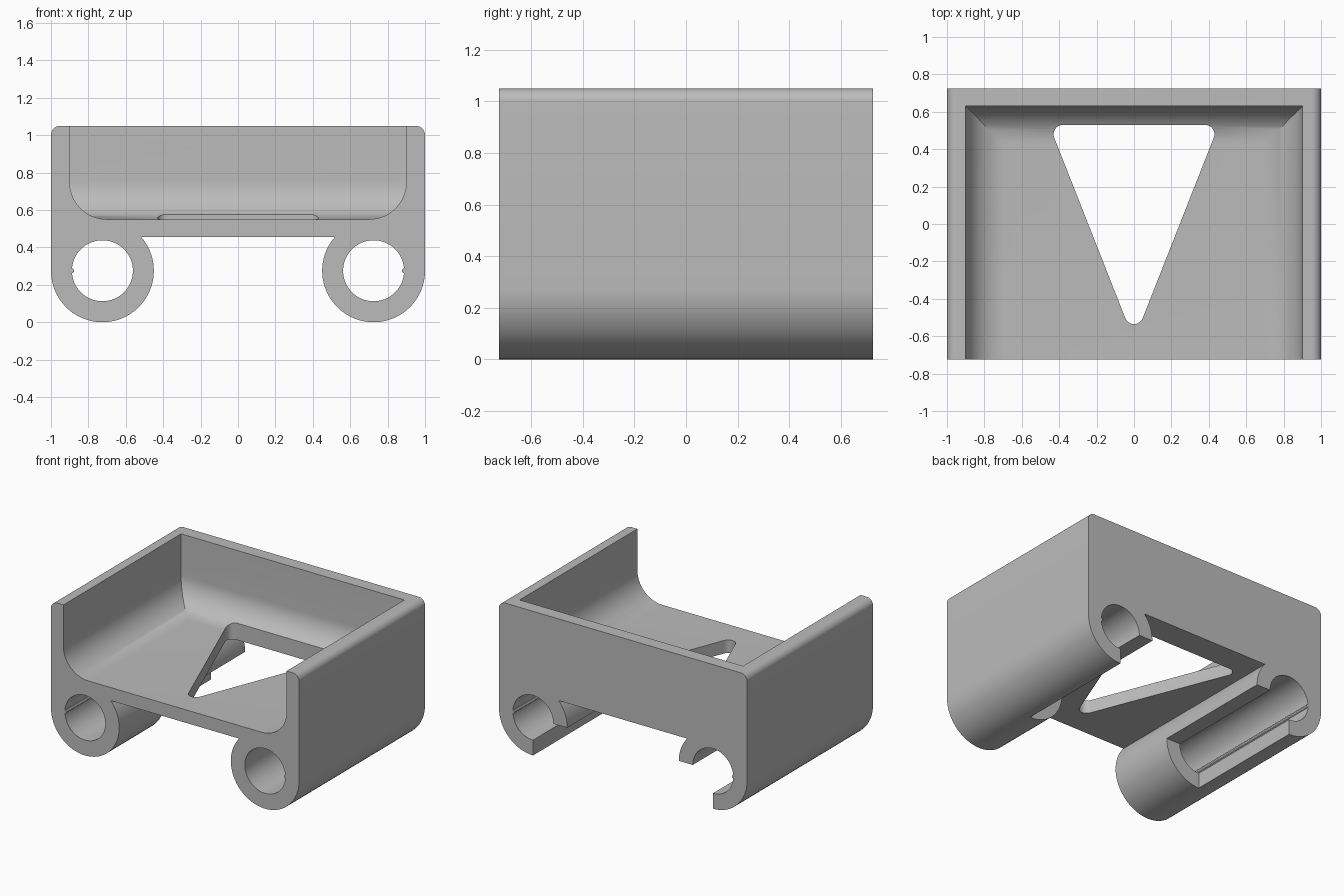
import bpy, bmesh
from math import sin, cos, radians
from mathutils import Vector

cube = bpy.data.objects.get("Cube")
if cube:
    bpy.data.objects.remove(cube, do_unlink=True)

HALF_Y = 0.725
TUBE_X, TUBE_Z, TUBE_R, BORE_R = 0.725, 0.275, 0.275, 0.163
FLOOR_TOP, FLOOR_BOTTOM, TOP = 0.55, 0.455, 1.05

grey = bpy.data.materials.new("plain grey")
grey.use_nodes = True
colour = (0.5, 0.5, 0.5, 1)
grey.diffuse_color = colour
grey.node_tree.nodes["Principled BSDF"].inputs["Base Color"].default_value = colour


def arc(cx, cy, r, start, end, steps=16):
    angles = [radians(start + (end - start) * i / steps) for i in range(steps + 1)]
    return [(cx + r * cos(a), cy + r * sin(a)) for a in angles]


def mirrored(half):
    return half + [(-x, z) for x, z in reversed(half)]


def prism(name, points, axis, low, high):
    """Extrude a 2D outline along one axis."""
    place = {"x": lambda p, d: (d, p[0], p[1]),
             "y": lambda p, d: (p[0], d, p[1]),
             "z": lambda p, d: (p[0], p[1], d)}[axis]
    bm = bmesh.new()
    face = bm.faces.new([bm.verts.new(place(p, low)) for p in points])
    grown = bmesh.ops.extrude_face_region(bm, geom=[face])["geom"]
    shift = Vector(place((0, 0), high - low))
    bmesh.ops.translate(bm, vec=shift, verts=[v for v in grown if isinstance(v, bmesh.types.BMVert)])
    if not any(f.is_valid and f == face for f in bm.faces):
        bm.faces.new([v for v in bm.verts][:len(points)])
    bmesh.ops.recalc_face_normals(bm, faces=bm.faces)
    mesh = bpy.data.meshes.new(name)
    bm.to_mesh(mesh)
    bm.free()
    mesh.materials.append(grey)
    obj = bpy.data.objects.new(name, mesh)
    bpy.context.collection.objects.link(obj)
    return obj


def combine(obj, tool, operation="DIFFERENCE"):
    """Apply a boolean and discard the tool."""
    mod = obj.modifiers.new("cut", "BOOLEAN")
    mod.operation, mod.object, mod.solver = operation, tool, "EXACT"
    graph = bpy.context.evaluated_depsgraph_get()
    mesh = bpy.data.meshes.new_from_object(obj.evaluated_get(graph))
    obj.modifiers.clear()
    obj.data = mesh
    bpy.data.objects.remove(tool, do_unlink=True)


def smooth(obj):
    bpy.ops.object.select_all(action="DESELECT")
    obj.select_set(True)
    bpy.context.view_layer.objects.active = obj
    bpy.ops.object.shade_smooth_by_angle(angle=radians(30))


# Outer body with the two tubes in one cross-section
half = (arc(TUBE_X, TUBE_Z, TUBE_R, 139.1, 360, 48)
        + arc(0.95, TOP - 0.05, 0.05, 0, 90, 10))
body = prism("tray_body", mirrored(half), "y", -HALF_Y, HALF_Y)

# Tray hollow: filleted along both sides and the back, open at the front
hollow = prism("hollow", mirrored(arc(0.7, 0.75, 0.2, 270, 360) + [(0.9, 1.3)]),
               "y", -1, 0.63)
back_profile = [(-1.2, FLOOR_TOP)] + arc(0.43, 0.75, 0.2, 270, 360) + [(0.63, 1.2), (-1.2, 1.2)]
combine(hollow, prism("back_fillet", back_profile, "x", -1.2, 1.2), "INTERSECT")
combine(body, hollow)

# Rounded triangular opening in the floor
triangle = (arc(0.38, 0.48, 0.05, -21.5, 90, 10) + arc(-0.38, 0.48, 0.05, 90, 201.5, 10)
            + arc(0, -0.485, 0.05, 201.5, 338.5, 12))
combine(body, prism("floor_opening", triangle, "z", 0.3, 0.9))

for side in (-1, 1):
    # Bore through the tube
    bore = arc(side * TUBE_X, TUBE_Z, BORE_R, 0, 360, 64)[:-1]
    combine(body, prism("bore", bore, "y", -1, 1))
    # Lower inner quarter removed toward the back
    a, b = side * TUBE_X, side * 0.4
    slot = [(a, -0.1), (b, -0.1), (b, TUBE_Z), (a, TUBE_Z)]
    combine(body, prism("slot", slot, "y", -0.2, 1))
smooth(body)

# Fine ribs along the outer wall of each bore
for side, label in ((-1, "right"), (1, "left")):
    outline = arc(side * (TUBE_X + BORE_R), TUBE_Z, 0.012, 0, 360, 12)[:-1]
    smooth(prism(label + "_bore_rib", outline, "y", -HALF_Y + 0.001, HALF_Y - 0.001))
